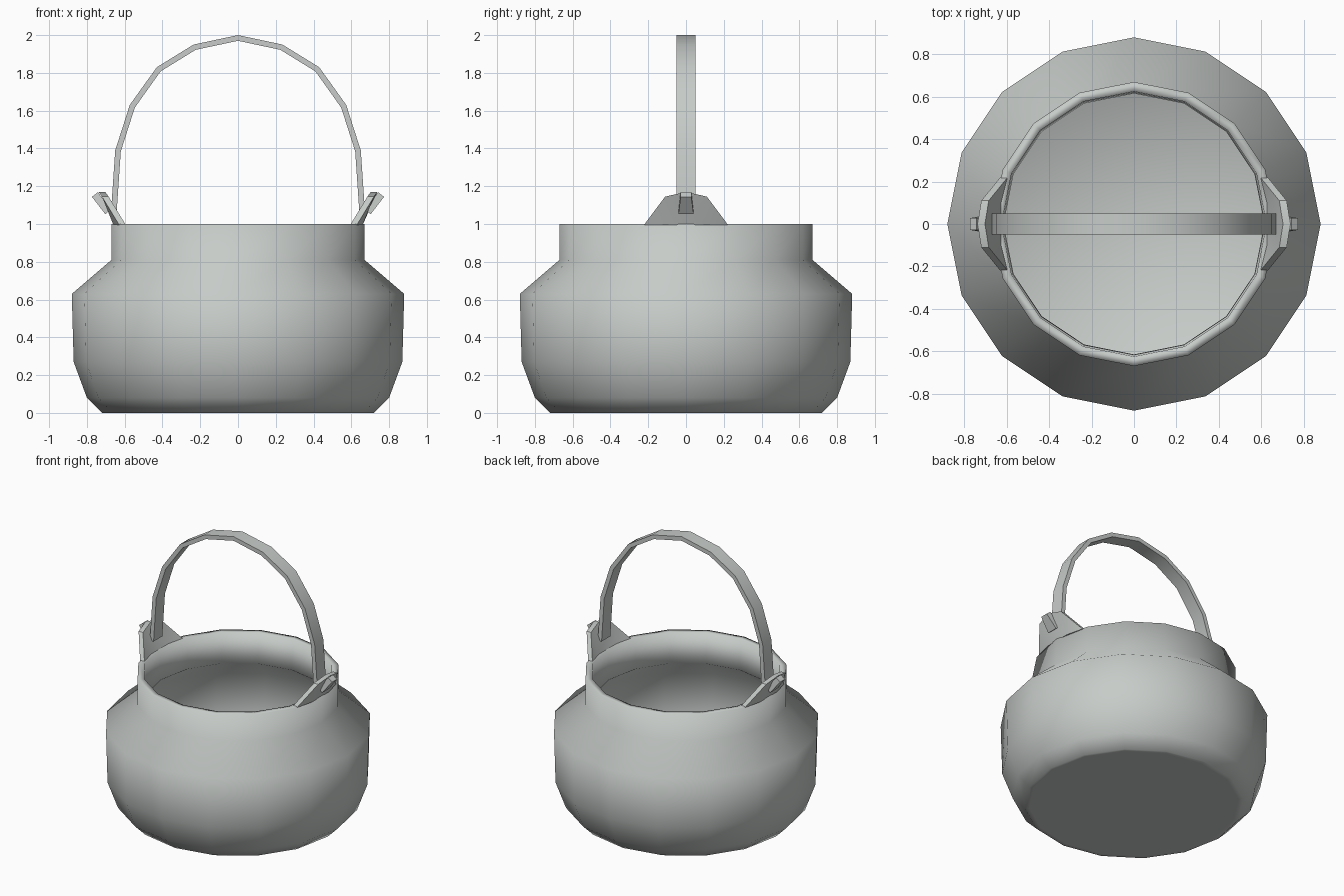
import bpy, bmesh, math
from mathutils import Vector

cube = bpy.data.objects.get("Cube")
if cube:
    bpy.data.objects.remove(cube)

SIDES = 16

metal = bpy.data.materials.new("grey metal")
metal.use_nodes = True
colour = (0.57, 0.60, 0.58, 1)
metal.diffuse_color = colour
metal.node_tree.nodes["Principled BSDF"].inputs["Base Color"].default_value = colour


def finish(bm, name, angle):
    """Turn a bmesh into a shaded object."""
    bmesh.ops.recalc_face_normals(bm, faces=bm.faces)
    mesh = bpy.data.meshes.new(name)
    bm.to_mesh(mesh)
    bm.free()
    obj = bpy.data.objects.new(name, mesh)
    bpy.context.collection.objects.link(obj)
    mesh.materials.append(metal)
    bpy.ops.object.select_all(action='DESELECT')
    obj.select_set(True)
    bpy.context.view_layer.objects.active = obj
    bpy.ops.object.shade_smooth_by_angle(angle=math.radians(angle))
    return obj


def bridge(bm, a, b):
    """Join two equal closed rows of vertices with quads."""
    for i in range(len(a)):
        j = (i + 1) % len(a)
        bm.faces.new((a[i], a[j], b[j], b[i]))


# Pot: base, outer wall and rim, then the hollow inside down to its floor
outside = [(0.69, 0), (0.72, 0), (0.80, 0.08), (0.87, 0.27), (0.88, 0.63),
           (0.67, 0.81), (0.67, 1.0)]
inside = [(0.625, 1.0), (0.615, 0.78), (0.83, 0.61), (0.82, 0.28),
          (0.76, 0.11), (0.70, 0.05)]
bm = bmesh.new()
rings = []
for r, z in outside + inside:
    angles = [2 * math.pi * i / SIDES for i in range(SIDES)]
    rings.append([bm.verts.new((r * math.cos(t), r * math.sin(t), z)) for t in angles])
for lower, upper in zip(rings, rings[1:]):
    bridge(bm, lower, upper)
bm.faces.new(rings[0])
bm.faces.new(rings[-1])
finish(bm, "pot", 120)

# Handle: a flat strap following a ten-sided arch
half = [(0.235, 1.95), (0.43, 1.83), (0.573, 1.63), (0.65, 1.39), (0.672, 1.07)]
arch = [(-x, z) for x, z in reversed(half)] + [(0, 2.0)] + half
bm = bmesh.new()
loops = []
for i, (x, z) in enumerate(arch):
    before, after = arch[max(i - 1, 0)], arch[min(i + 1, len(arch) - 1)]
    along = Vector((after[0] - before[0], 0, after[1] - before[1])).normalized()
    inward = Vector((along.z, 0, -along.x)) * 0.03
    outer = Vector((x, 0, z))
    side = Vector((0, 0.05, 0))
    corners = (outer - side, outer + side, outer + inward + side, outer + inward - side)
    loops.append([bm.verts.new(c) for c in corners])
for a, b in zip(loops, loops[1:]):
    bridge(bm, a, b)
bm.faces.new(loops[0])
bm.faces.new(loops[-1])
finish(bm, "handle", 35)

for name, s in (("left", 1), ("right", -1)):
    # Ear: a plate leaning outward from the rim, folded along its middle
    bottom = [(0.63, -0.22, 0.995), (0.66, -0.1, 0.995), (0.66, 0.1, 0.995), (0.63, 0.22, 0.995)]
    top = [(0.635, -0.215, 1.005), (0.72, -0.11, 1.145), (0.738, 0, 1.17),
           (0.72, 0.11, 1.145), (0.635, 0.215, 1.005)]
    outline = bottom + top[::-1]
    bm = bmesh.new()
    sheets = []
    for depth in (0, 0.035):
        sheets.append([bm.verts.new((s * (x - depth), y, z)) for x, y, z in outline])
    bridge(bm, sheets[0], sheets[1])
    for v in sheets:
        bm.faces.new((v[0], v[1], v[7], v[8]))
        bm.faces.new((v[1], v[2], v[5], v[6], v[7]))
        bm.faces.new((v[2], v[3], v[4], v[5]))
    finish(bm, name + "_ear", 30)

    # Pin: a small block on the outside of the ear, narrowing upward
    up, out = Vector((0.61 * s, 0, 0.79)), Vector((0.79 * s, 0, -0.61))
    centre = Vector((0.738 * s, 0, 1.098))
    bm = bmesh.new()
    ends = []
    for h, width in ((-0.058, 0.04), (0.058, 0.028)):
        ends.append([bm.verts.new(centre + up * h + out * d + Vector((0, w * width, 0)))
                     for d, w in ((-0.04, -1), (0, -1), (0, 1), (-0.04, 1))])
    bridge(bm, ends[0], ends[1])
    bm.faces.new(ends[0])
    bm.faces.new(ends[1])
    finish(bm, name + "_pin", 30)
